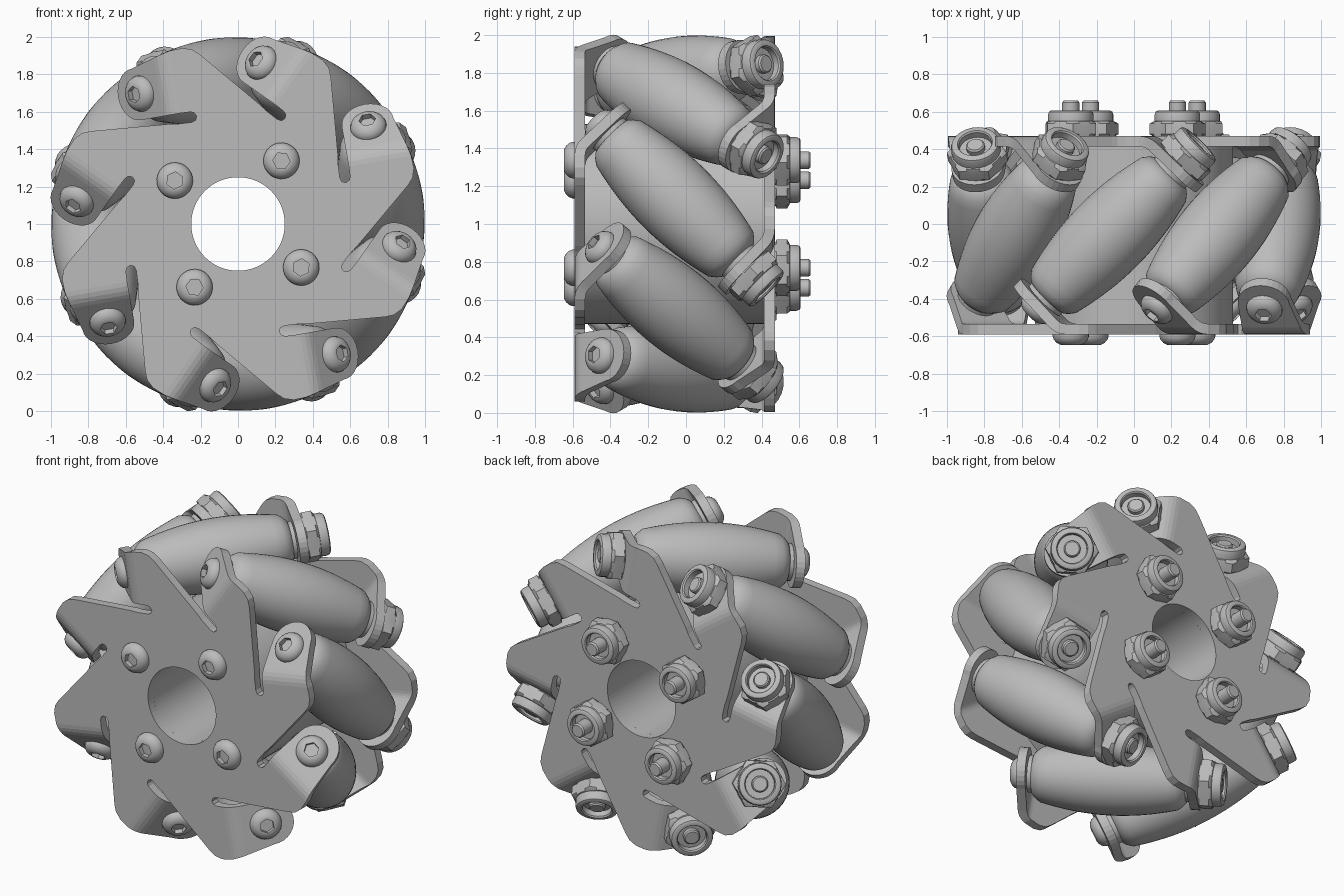
import bpy, bmesh
from math import sin, cos, pi, radians, sqrt
from mathutils import Matrix

if "Cube" in bpy.data.objects:
    bpy.data.objects.remove(bpy.data.objects["Cube"])

grey = bpy.data.materials.new("metal_grey")
grey.use_nodes = True
COLOUR = (0.5, 0.5, 0.5, 1)
grey.diffuse_color = COLOUR
grey.node_tree.nodes["Principled BSDF"].inputs["Base Color"].default_value = COLOUR

# Wheel space: z is the axle pointing to the front, x and y span the disc
WHEEL = Matrix.Translation((0, -0.06, 1)) @ Matrix.Rotation(pi / 2, 4, 'X')
FLIP = Matrix.Rotation(pi, 4, 'X')
COUNT = 8
STEP = 2 * pi / COUNT
PHASE = radians(10)
AXIS_R = 0.777      # distance of roller axes from the axle
FACE = 0.53         # outer face of each side plate
TAB = 0.55          # outer face of each bent tab, along the roller axis
THICK = 0.056


def turn(a):
    return Matrix.Rotation(a, 4, 'Z')


def shift(x, y, z):
    return Matrix.Translation((x, y, z))


def finish(bm, name, smooth=True):
    me = bpy.data.meshes.new(name)
    bm.to_mesh(me)
    bm.free()
    me.materials.append(grey)
    if smooth:
        me.shade_smooth()
        me.set_sharp_from_angle(angle=radians(32))
    return me


def place(name, me, matrix):
    ob = bpy.data.objects.new(name, me)
    bpy.context.collection.objects.link(ob)
    ob.matrix_world = WHEEL @ matrix
    return ob


def lathe(name, profile, seg=24, closed=False):
    """Spin (radius, height[, 'hex']) rings around z; hex rings are six-sided."""
    bm = bmesh.new()
    rings = []
    for r, z, *shape in profile:
        ring = []
        for i in range(seg):
            a = 2 * pi * i / seg
            k = cos(pi / 6) / cos(a % (pi / 3) - pi / 6) if shape else 1
            ring.append(bm.verts.new((r * k * cos(a), r * k * sin(a), z)))
        rings.append(ring)
    pairs = list(zip(rings, rings[1:]))
    if closed:
        pairs.append((rings[-1], rings[0]))
    else:
        bm.faces.new(rings[0])
        bm.faces.new(rings[-1])
    for a, b in pairs:
        for i in range(seg):
            j = (i + 1) % seg
            bm.faces.new((a[i], a[j], b[j], b[i]))
    bmesh.ops.recalc_face_normals(bm, faces=bm.faces)
    return finish(bm, name)


def bend(r, u):
    """Fold the flat pattern inwards by 45 degrees across the strip 0.2 to 0.3."""
    t = min(u, 0.2)
    h, n = FACE, 12
    for i in range(n):
        if u > 0.2:
            d = (min(u, 0.3) - 0.2) / n
            a = (i + 0.5) / n * (min(u, 0.3) - 0.2) / 0.1 * pi / 4
            t += d * cos(a)
            h -= d * sin(a)
    if u > 0.3:
        t += (u - 0.3) * cos(pi / 4)
        h -= (u - 0.3) * sin(pi / 4)
    return r, t, h


def side_plate_mesh():
    bm = bmesh.new()

    def back_step(p):
        return ((p[0] + p[1]) * sqrt(0.5), (p[1] - p[0]) * sqrt(0.5))

    slot = (0.606, 0.118)
    hole_end = (0.25 * cos(0.1923), 0.25 * sin(0.1923))
    outline = [back_step(p) for p in (slot, (0.586, 0.127), (0.579, 0.15), (0.583, 0.23))]
    outline += [(0.61, -0.225), (0.93, 0.045), (0.962, 0.08), (0.978, 0.13), (0.975, 0.2),
                (0.637, 0.2), (0.634, 0.145), (0.626, 0.127), slot]
    outline += [(0.25 * cos(0.1923 - STEP * i / 8), 0.25 * sin(0.1923 - STEP * i / 8))
                for i in range(9)]
    polys = [outline]
    # Bent strip
    folds = [(0.2 + 0.1 * i / 4, 0.975 - 0.022 * i / 4) for i in range(5)]
    for (u, w), (u2, w2) in zip(folds, folds[1:]):
        polys.append([(0.637, u), (w, u), (w2, u2), (0.637, u2)])
    # Rounded tab carrying the axle
    polys.append([(0.637, 0.3), (0.953, 0.3)] +
                 [(AXIS_R + 0.14 * cos(pi * i / 14), 0.476 + 0.14 * sin(pi * i / 14))
                  for i in range(15)])
    for k in range(COUNT):
        m = turn(PHASE + k * STEP)
        for poly in polys:
            vs = [bm.verts.new(bend(*p)) for p in poly]
            for v in vs:
                v.co = m @ v.co
            bm.faces.new(vs)
    bmesh.ops.remove_doubles(bm, verts=bm.verts, dist=0.0005)
    return finish(bm, "side_plate", smooth=False)


# Side plates, the rear one turned about a roller's radial line
plate = side_plate_mesh()
about = turn(PHASE) @ FLIP @ turn(-PHASE)
for name, m in (("front_plate", Matrix()), ("back_plate", about)):
    ob = place(name, plate, m)
    mod = ob.modifiers.new("thickness", 'SOLIDIFY')
    mod.thickness = THICK
    mod.offset = -1
    mod.use_even_offset = True

# Hub tube between the plates
inner = FACE - THICK
place("hub", lathe("hub", [(0.25, -inner), (0.53, -inner), (0.53, inner), (0.25, inner)],
                   64, True), Matrix())

# Fasteners: domed socket screw, lock nut, threaded ends
screw = lathe("screw_head", [(0.097, 0), (0.097, 0.012), (0.09, 0.03), (0.076, 0.045),
                             (0.058, 0.055), (0.048, 0.057), (0.046, 0.057, 'hex'),
                             (0.046, 0.025, 'hex')])
nut = lathe("lock_nut", [(0.132, 0), (0.15, 0.01, 'hex'), (0.15, 0.066, 'hex'), (0.129, 0.078),
                         (0.122, 0.08), (0.122, 0.115), (0.117, 0.13), (0.107, 0.136),
                         (0.088, 0.136), (0.082, 0.128), (0.082, 0.095)])
stud = lathe("stud", [(0.046, 0), (0.046, 0.18), (0.038, 0.19)])
axle_end = lathe("axle_end", [(0.05, 0), (0.05, 0.128), (0.042, 0.136)])

# Barrel roller, radius shrinking so that the wheel rolls round
barrel = [(0.1, -0.475), (0.125, -0.468), (0.145, -0.45)]
for i in range(17):
    t = -0.42 + 0.84 * i / 16
    barrel.append((1 - sqrt(AXIS_R ** 2 + t * t / 2), t))
barrel += [(r, -z) for r, z in reversed(barrel[:3])]
roller = lathe("roller", barrel, 40)
spacer = lathe("spacer", [(0.115, -0.495), (0.115, 0.495)])

for k in range(COUNT):
    axis = (turn(PHASE + k * STEP) @ shift(AXIS_R, 0, 0)
            @ Matrix.Rotation(-pi / 4, 4, 'X'))
    rear = axis @ FLIP @ shift(0, 0, TAB)
    place("roller", roller, axis)
    place("roller_spacer", spacer, axis)
    place("roller_screw", screw, axis @ shift(0, 0, TAB))
    place("roller_nut", nut, rear @ Matrix.Scale(1.08, 4))
    place("roller_axle_end", axle_end, rear)

# Four bolts clamping plates and hub
for k in range(4):
    bolt = turn(radians(55.5) + k * pi / 2) @ shift(0.41, 0, 0)
    rear = bolt @ FLIP @ shift(0, 0, FACE)
    place("hub_screw", screw, bolt @ shift(0, 0, FACE))
    place("hub_nut", nut, rear)
    place("hub_stud", stud, rear)
